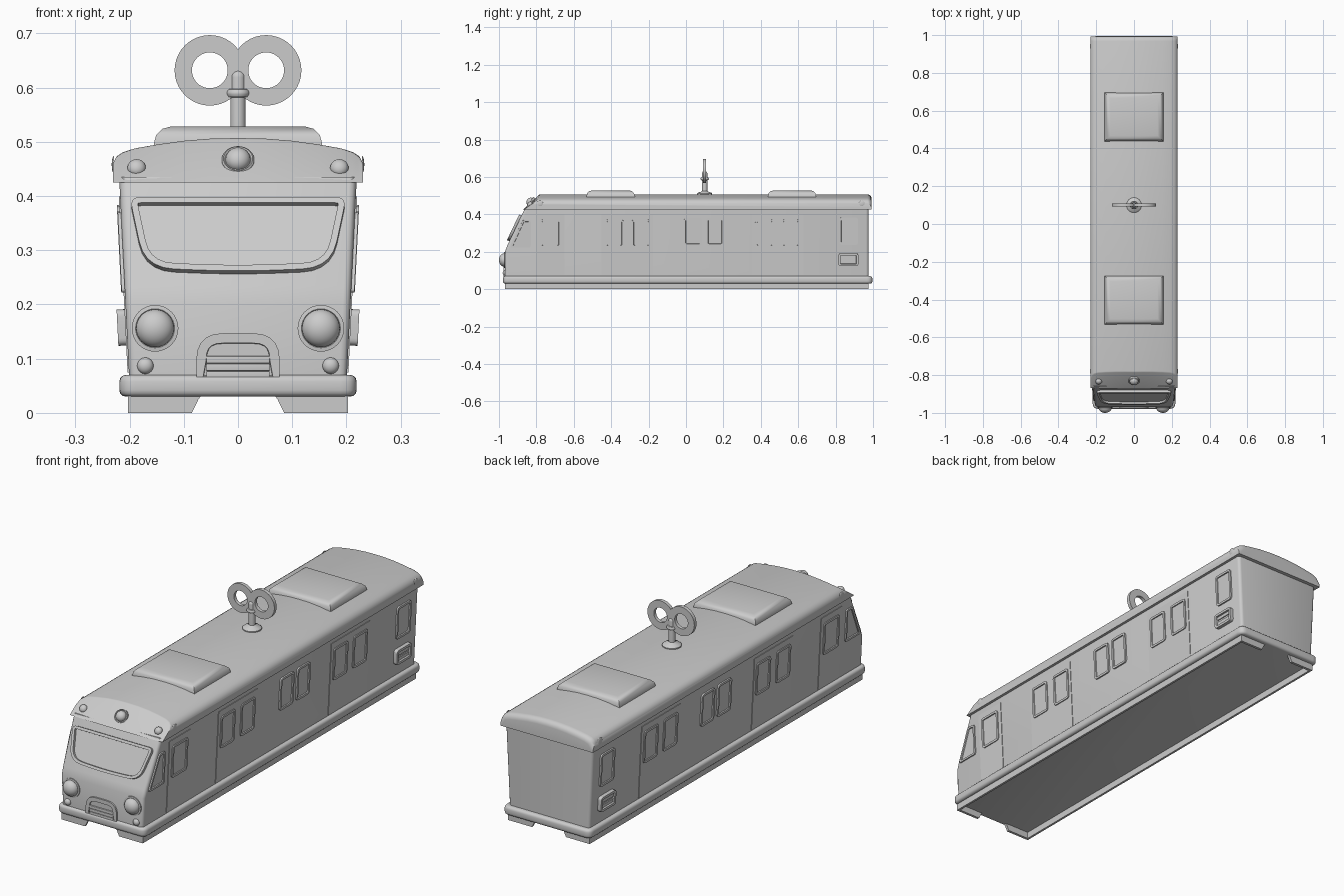
import bpy, bmesh
from math import radians, degrees, atan, sin, cos, pi, tau
from mathutils import Matrix, Vector

cube = bpy.data.objects.get("Cube")
if cube:
    bpy.data.objects.remove(cube, do_unlink=True)

grey = bpy.data.materials.new("plain_grey")
grey.use_nodes = True
grey.diffuse_color = (0.6, 0.6, 0.6, 1)
grey.node_tree.nodes["Principled BSDF"].inputs["Base Color"].default_value = (0.6, 0.6, 0.6, 1)
parts = []


def finish(name, bm, mirror=False):
    bmesh.ops.remove_doubles(bm, verts=bm.verts, dist=1e-5)
    bmesh.ops.recalc_face_normals(bm, faces=bm.faces)
    mesh = bpy.data.meshes.new(name)
    bm.to_mesh(mesh)
    bm.free()
    mesh.materials.append(grey)
    ob = bpy.data.objects.new(name, mesh)
    bpy.context.collection.objects.link(ob)
    if mirror:
        ob.modifiers.new("Mirror", "MIRROR").use_mirror_merge = False
    parts.append(ob)


def rounded(corners, steps=5):
    """Outline from (x, y, radius) corners, counter-clockwise."""
    out = []
    for i, (x, y, r) in enumerate(corners):
        p = Vector((x, y))
        a = Vector(corners[i - 1][:2]) - p
        b = Vector(corners[(i + 1) % len(corners)][:2]) - p
        if not r:
            out.append(p)
            continue
        a, b = p + a.normalized() * r, p + b.normalized() * r
        for k in range(steps + 1):
            t = k / steps
            out.append(a * (1 - t) ** 2 + p * 2 * t * (1 - t) + b * t ** 2)
    return out


def rect(w, h, r=0):
    w, h = w / 2, h / 2
    return rounded([(-w, -h, r), (w, -h, r), (w, h, r), (-w, h, r)])


def plate(name, outline, M, depth, rim=0, recess=0, bevel=0, both=False, mirror=False):
    """Extruded outline, optionally with a raised rim or bevelled edges."""
    bm = bmesh.new()
    low = [bm.verts.new((p[0], p[1], 0 if both else -0.004)) for p in outline]
    high = [bm.verts.new((p[0], p[1], depth)) for p in outline]
    base = bm.faces.new(low[::-1])
    top = bm.faces.new(high)
    n = len(low)
    for i in range(n):
        j = (i + 1) % n
        bm.faces.new((low[i], low[j], high[j], high[i]))
    bm.normal_update()
    if bevel:
        edges = list(top.edges) + (list(base.edges) if both else [])
        bmesh.ops.bevel(bm, geom=edges, offset=bevel, segments=3, profile=0.5, affect="EDGES")
    if rim:
        bmesh.ops.inset_region(bm, faces=[top], thickness=rim)
        bm.normal_update()
        bmesh.ops.inset_region(bm, faces=[top], thickness=0.001)
        bmesh.ops.translate(bm, verts=list(top.verts), vec=(0, 0, -recess))
    bm.transform(M)
    finish(name, bm, mirror)


def lathe(name, profile, M, loop=False, mirror=False, steps=32):
    """Turned part from (radius, height) points."""
    bm = bmesh.new()
    rings = [[bm.verts.new((r * cos(tau * k / steps), r * sin(tau * k / steps), z))
              for k in range(steps)] for r, z in profile]
    for i in range(len(rings) if loop else len(rings) - 1):
        a, b = rings[i], rings[(i + 1) % len(rings)]
        for k in range(steps):
            m = (k + 1) % steps
            bm.faces.new((a[k], a[m], b[m], b[k]))
    bm.transform(M)
    finish(name, bm, mirror)


def dome(r, h, z=0):
    return [(r * cos(t * pi / 16), z + h * sin(t * pi / 16)) for t in range(9)]


def facing_front(x, y, z, lean=0):
    return Matrix.Translation((x, y, z)) @ Matrix.Rotation(radians(90 - lean), 4, "X")


def half_width(z):
    return 0.2 + (z - 0.05) * 0.05


def facing_side(y, z, x=None):
    lean = degrees(atan(0.05)) if x is None else 0
    x = half_width(z) if x is None else x
    return (Matrix.Translation((x, y, z)) @ Matrix.Rotation(pi / 2, 4, "Z")
            @ Matrix.Rotation(radians(90 + lean), 4, "X"))


# Body shell with a raked nose and sides leaning outward
side = [(-0.968, 0.05), (0.976, 0.05), (0.976, 0.435), (-0.86, 0.435), (-0.955, 0.235), (-0.968, 0.2)]
bm = bmesh.new()
left = [bm.verts.new((half_width(z), y, z)) for y, z in side]
right = [bm.verts.new((-half_width(z), y, z)) for y, z in side]
bm.faces.new(left)
bm.faces.new(right[::-1])
n = len(side)
for i in range(n):
    bm.faces.new((left[i], right[i], right[(i + 1) % n], left[(i + 1) % n]))
bmesh.ops.recalc_face_normals(bm, faces=bm.faces)
corners = [e for e in bm.edges if abs(e.verts[0].co.z - e.verts[1].co.z) > 0.01]
bmesh.ops.bevel(bm, geom=corners, offset=0.014, segments=3, profile=0.5, affect="EDGES")
finish("body", bm)

# Arched roof with a raked, slightly bowed front
arch = [(0, 0.507), (0.05, 0.506), (0.1, 0.502), (0.15, 0.495), (0.19, 0.488),
        (0.212, 0.481), (0.224, 0.473), (0.231, 0.46)]
arch = [(-x, z) for x, z in arch[:0:-1]] + arch


def roof_front(x, z):
    return -0.873 + (z - 0.425) * (1.1 + 6 * x * x) + 0.1 * x * x


bm = bmesh.new()
cols = []
for x, z in arch:
    cols.append([bm.verts.new(c) for c in ((x, roof_front(x, 0.425), 0.425), (x, roof_front(x, z), z),
                                           (x, 0.993, z), (x, 0.993, 0.425))])
for a, b in zip(cols, cols[1:]):
    for k in range(4):
        m = (k + 1) % 4
        bm.faces.new((a[k], b[k], b[m], a[m]))
bm.faces.new(cols[0])
bm.faces.new(cols[-1][::-1])
bmesh.ops.recalc_face_normals(bm, faces=bm.faces)
tops = {c[k] for c in cols for k in (1, 2)}
ends = [e for e in bm.edges if set(e.verts) <= tops and abs(e.verts[0].co.x - e.verts[1].co.x) > 0.005]
back = [e for e in ends if e.verts[0].co.y > 0]
front = [e for e in ends if e.verts[0].co.y < 0]
bmesh.ops.bevel(bm, geom=back, offset=0.024, segments=4, profile=0.5, affect="EDGES")
bmesh.ops.bevel(bm, geom=front, offset=0.004, segments=2, profile=0.5, affect="EDGES")
finish("roof", bm)

# Bumper rail around the base, and the hollow skirt with a notch at each end
plate("bumper_rail", rect(0.438, 1.975, 0.03), Matrix.Translation((0, 0.009, 0.03)), 0.04,
      bevel=0.012, both=True)
plate("skirt_sides", rect(0.01, 1.944), Matrix.Translation((0.198, 0.004, 0)), 0.035, both=True, mirror=True)
foot = [(0.085, 0), (0.2, 0), (0.204, 0.035), (0.065, 0.035), (0.073, 0.025)]
for name, y in (("front_skirt_feet", -0.956), ("back_skirt_feet", 0.976)):
    plate(name, foot, facing_front(0, y, 0), 0.012, both=True, mirror=True)

# Roof boxes
for name, y in (("front_roof_box", -0.403), ("back_roof_box", 0.567)):
    plate(name, rect(0.31, 0.258), Matrix.Translation((0, y, 0.49)), 0.038, bevel=0.03)

# Windscreen
screen = rounded([(-0.172, -0.07, 0.055), (0, -0.078, 0.08), (0.172, -0.07, 0.055),
                  (0.2, 0.075, 0.022), (-0.2, 0.075, 0.022)])
plate("windscreen", screen, facing_front(0, -0.912, 0.325, 25.4), 0.014, rim=0.012, recess=0.011)

# Nose grille
arch_outline = rounded([(-0.077, -0.046, 0), (0.077, -0.046, 0), (0.077, 0.047, 0.05), (-0.077, 0.047, 0.05)])
plate("grille_surround", arch_outline, facing_front(0, -0.968, 0.1), 0.007, rim=0.018, recess=0.006)
for z in (0.07, 0.084, 0.098):
    plate("grille_slat", rect(0.117, 0.0135), facing_front(0, -0.968, z), 0.007, bevel=0.002)

# Headlights and marker lamps
lathe("headlights", [(0.043, -0.01), (0.043, 0.004), (0.036, 0.005)] + dome(0.035, 0.028, 0.004),
      facing_front(0.153, -0.968, 0.156), mirror=True)
lathe("nose_lamps", dome(0.015, 0.012), facing_front(0.171, -0.968, 0.087), mirror=True)
lathe("roof_center_lamp", [(0.029, -0.02), (0.03, 0.008), (0.027, 0.011), (0.024, 0.008)] + dome(0.023, 0.02, 0.008),
      facing_front(0, -0.826, 0.463, 35))
lathe("roof_front_lamps", [(0.017, -0.01)] + dome(0.017, 0.014),
      facing_front(0.187, roof_front(0.187, 0.452), 0.452, 35), mirror=True)
for y in (-0.78, 0.94):
    lathe("roof_side_lamps", dome(0.016, 0.004), facing_side(y, 0.458, 0.229), mirror=True)

# Door panels
for name, y, w in (("cab_doors", -0.725, 0.15), ("front_doors", -0.313, 0.275), ("back_doors", 0.49, 0.275)):
    plate(name, rect(w, 0.325), facing_side(y, 0.237), 0.0025, mirror=True)

# Side windows
windows = [(-0.725, 0.298, 0.11), (-0.383, 0.298, 0.1), (-0.24, 0.298, 0.1), (0.037, 0.307, 0.097),
           (0.155, 0.307, 0.093), (0.42, 0.298, 0.1), (0.56, 0.298, 0.1), (0.87, 0.31, 0.1)]
for y, z, w in windows:
    plate("side_windows", rect(w, 0.148, 0.016), facing_side(y, z), 0.007, rim=0.01, recess=0.005, mirror=True)
quarter = rounded([(-0.055, -0.073, 0.012), (0.055, -0.073, 0.012), (0.055, 0.075, 0.012), (0.012, 0.075, 0.012)])
plate("cab_quarter_windows", quarter, facing_side(-0.885, 0.295), 0.006, rim=0.009, recess=0.005, mirror=True)

# Side vents
plate("side_vents", rect(0.107, 0.067, 0.014), facing_side(0.868, 0.158), 0.017, rim=0.011, recess=0.01, mirror=True)
for z in (0.146, 0.17):
    plate("vent_slats", rect(0.08, 0.014), facing_side(0.868, z), 0.012, mirror=True)

# Wind-up key
at_key = Matrix.Translation((0, 0.1, 0))
lathe("key_base", [(0.04, 0.5), (0.04, 0.511), (0.034, 0.517), (0.02, 0.521), (0.014, 0.526)], at_key)
lathe("key_stem", [(0.014, 0.5)] + dome(0.014, 0.014, 0.619), at_key)
lathe("key_collar", [(0.014, 0.582), (0.019, 0.583), (0.022, 0.588), (0.022, 0.592), (0.019, 0.597), (0.014, 0.598)], at_key)
lathe("key_rings", [(0.033, -0.008), (0.065, -0.008), (0.065, 0.008), (0.033, 0.008)],
      facing_front(0.052, 0.1, 0.632), loop=True, mirror=True, steps=40)

# Smooth shading with sharp creases
bpy.ops.object.select_all(action="DESELECT")
for ob in parts:
    ob.select_set(True)
bpy.context.view_layer.objects.active = parts[0]
bpy.ops.object.shade_smooth_by_angle(angle=radians(35))
